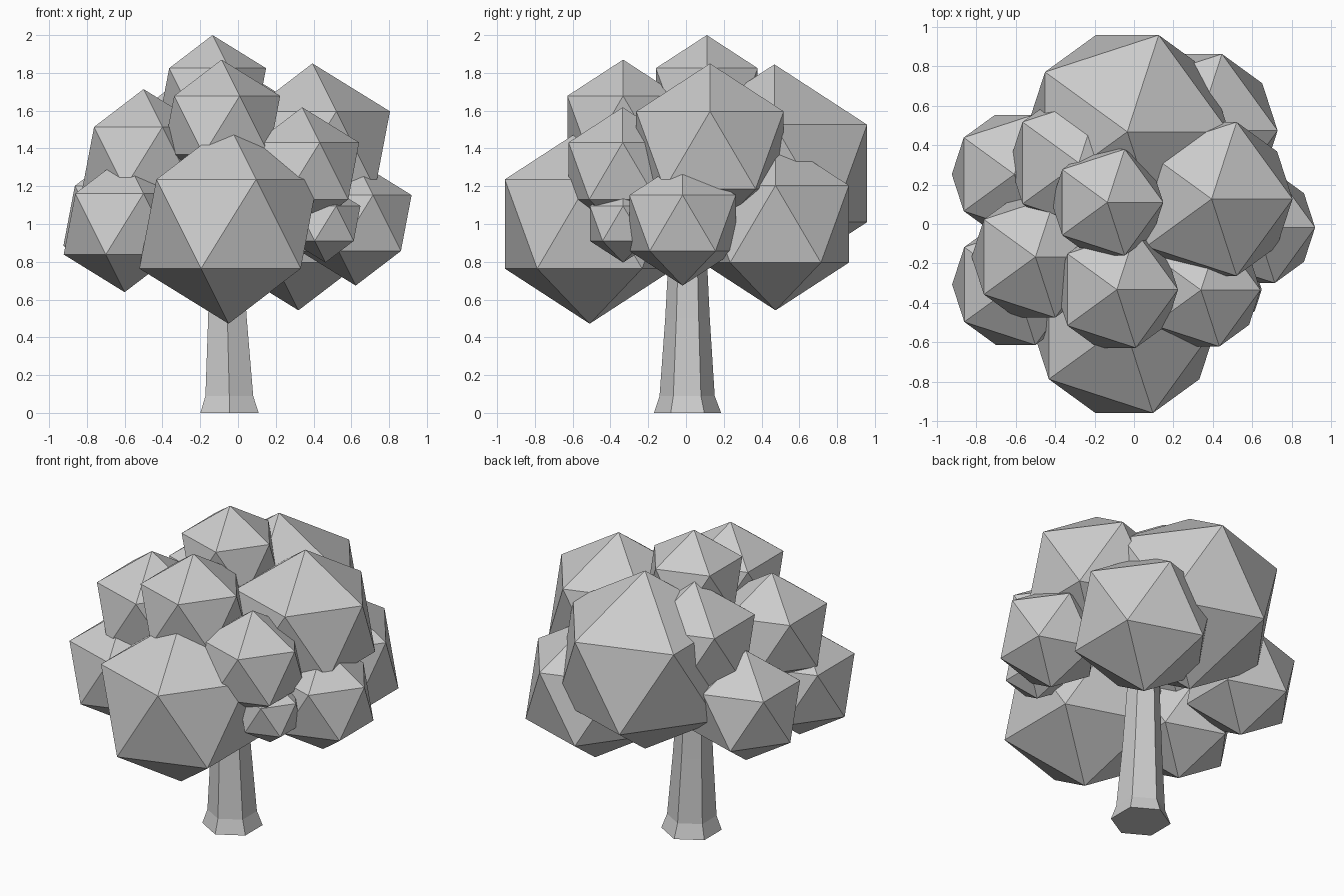
import bpy, bmesh
from math import sin, cos, tau

cube = bpy.data.objects.get("Cube")
if cube:
    bpy.data.objects.remove(cube, do_unlink=True)

# One flat grey for the whole tree
grey = bpy.data.materials.new("plain_grey")
grey.use_nodes = True
colour = (0.6, 0.6, 0.6, 1)
grey.diffuse_color = colour
grey.node_tree.nodes["Principled BSDF"].inputs["Base Color"].default_value = colour


def leaf_clump(name, x, y, z, r):
    """Faceted ball of leaves with its points up and down."""
    bpy.ops.mesh.primitive_ico_sphere_add(subdivisions=1, radius=r, location=(x, y, z))
    ob = bpy.context.object
    ob.name = name
    ob.data.materials.append(grey)
    ob.data.shade_flat()


# Crown: name, centre, radius
clumps = [
    ("front_low_clump", -0.05, -0.51, 1.0, 0.528),
    ("back_high_clump", -0.034, 0.468, 1.268, 0.577),
    ("top_clump", -0.135, 0.11, 1.683, 0.317),
    ("front_top_clump", -0.087, -0.333, 1.523, 0.347),
    ("left_high_clump", 0.394, 0.127, 1.391, 0.459),
    ("front_left_clump", 0.34, -0.335, 1.281, 0.337),
    ("right_high_clump", -0.5, -0.167, 1.352, 0.362),
    ("front_right_low_clump", -0.6, -0.307, 1.0, 0.361),
    ("back_right_low_clump", -0.607, 0.252, 1.043, 0.355),
    ("back_right_high_clump", -0.28, 0.31, 1.387, 0.395),
    ("left_low_clump", 0.623, -0.018, 1.005, 0.331),
    ("small_left_clump", 0.463, -0.333, 1.003, 0.207),
    ("back_left_low_clump", 0.32, 0.474, 1.0, 0.457),
]
for clump in clumps:
    leaf_clump(*clump)

# Trunk: six-sided rings, flared at the foot; x, y, z, radius
rings = [
    (-0.045, 0.008, 0.0, 0.178),
    (-0.046, 0.006, 0.09, 0.146),
    (-0.056, 0.008, 0.5, 0.118),
    (-0.07, 0.01, 1.15, 0.085),
]
bm = bmesh.new()
sides = 6
loops = []
for x, y, z, r in rings:
    loops.append([bm.verts.new((x + r * sin(tau * i / sides), y - r * cos(tau * i / sides), z))
                  for i in range(sides)])
for low, high in zip(loops, loops[1:]):
    for i in range(sides):
        j = (i + 1) % sides
        bm.faces.new((low[i], low[j], high[j], high[i]))
bm.faces.new(loops[0][::-1])
bm.faces.new(loops[-1])
bmesh.ops.recalc_face_normals(bm, faces=bm.faces)
mesh = bpy.data.meshes.new("trunk")
bm.to_mesh(mesh)
bm.free()
mesh.materials.append(grey)
bpy.context.collection.objects.link(bpy.data.objects.new("trunk", mesh))
